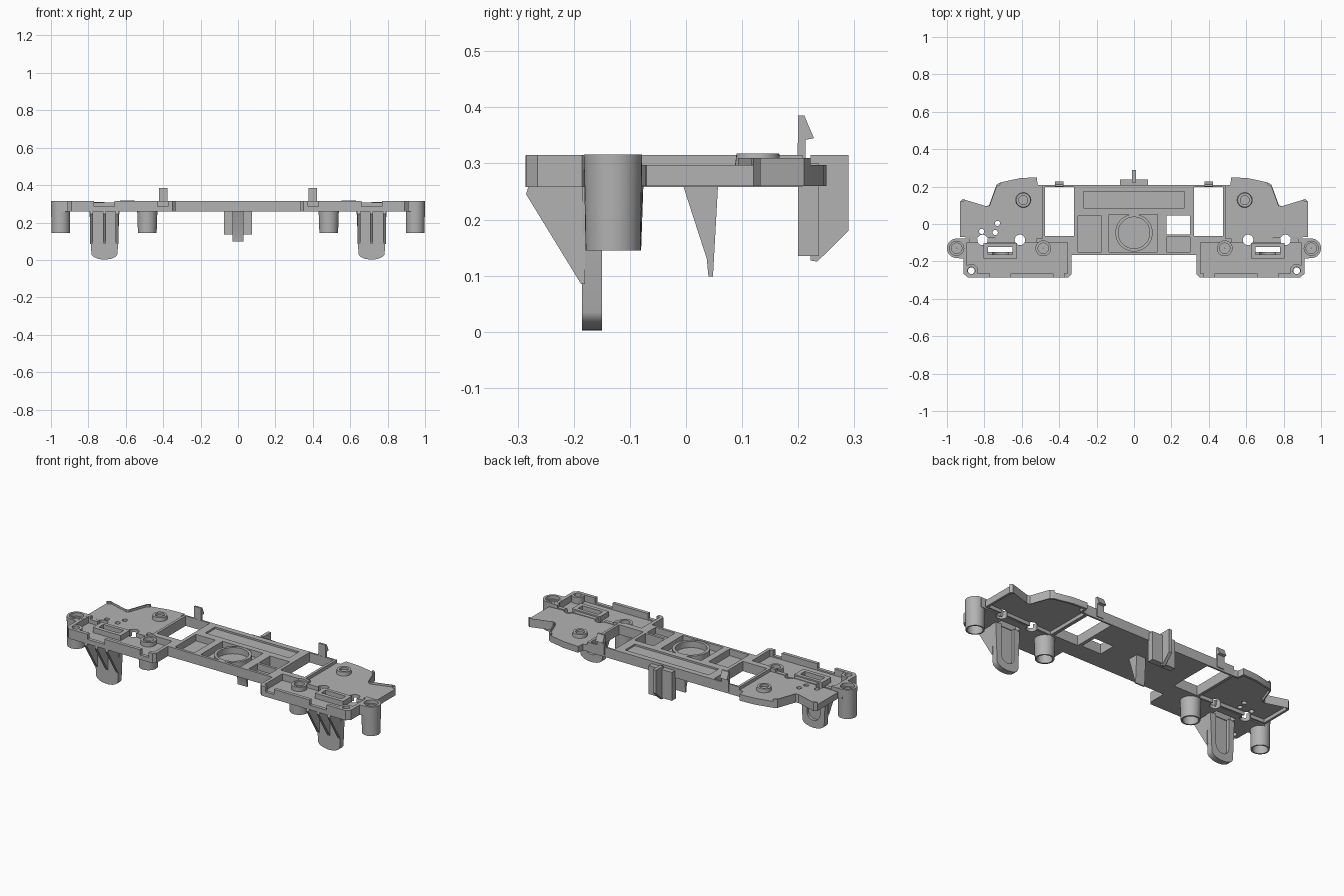
import bpy, bmesh, math

if "Cube" in bpy.data.objects:
    bpy.data.objects.remove(bpy.data.objects["Cube"])

grey = bpy.data.materials.new("plain_grey")
grey.use_nodes = True
grey.diffuse_color = (0.45, 0.45, 0.45, 1)
grey.node_tree.nodes["Principled BSDF"].inputs["Base Color"].default_value = (0.45, 0.45, 0.45, 1)

LOW, FLOOR, TOP = 0.258, 0.277, 0.315


def finish(name, bm):
    bmesh.ops.recalc_face_normals(bm, faces=bm.faces)
    mesh = bpy.data.meshes.new(name)
    bm.to_mesh(mesh)
    bm.free()
    mesh.materials.append(grey)
    obj = bpy.data.objects.new(name, mesh)
    bpy.context.collection.objects.link(obj)
    return obj


def prism(name, pts, lo, hi, axis="z"):
    """Extrude a flat outline along one axis."""
    place = {"x": lambda a, b, h: (h, a, b),
             "y": lambda a, b, h: (a, h, b),
             "z": lambda a, b, h: (a, b, h)}[axis]
    bm = bmesh.new()
    rings = [[bm.verts.new(place(a, b, h)) for a, b in pts] for h in (lo, hi)]
    for ring in rings:
        bm.faces.new(ring)
    n = len(pts)
    for i in range(n):
        j = (i + 1) % n
        bm.faces.new((rings[0][i], rings[0][j], rings[1][j], rings[1][i]))
    return finish(name, bm)


def box(name, x, y, z):
    return prism(name, [(x[0], y[0]), (x[1], y[0]), (x[1], y[1]), (x[0], y[1])], *z)


def circle(x, y, r, n=32):
    return [(x + r * math.cos(math.tau * i / n), y + r * math.sin(math.tau * i / n)) for i in range(n)]


def disc(x, y, r, lo, hi):
    return prism("cutter", circle(x, y, r), lo, hi)


def lathe(name, x, y, profile, n=32):
    """Spin a closed (radius, height) loop about a vertical axis."""
    bm = bmesh.new()
    rings = [[bm.verts.new((x + r * math.cos(math.tau * k / n), y + r * math.sin(math.tau * k / n), z))
              for k in range(n)] for r, z in profile]
    for i, ring in enumerate(rings):
        nxt = rings[(i + 1) % len(rings)]
        for k in range(n):
            m = (k + 1) % n
            bm.faces.new((ring[k], ring[m], nxt[m], nxt[k]))
    return finish(name, bm)


def cut(obj, cutters):
    for c in cutters:
        mod = obj.modifiers.new("cut", "BOOLEAN")
        mod.operation, mod.solver, mod.object = "DIFFERENCE", "EXACT", c
        c.hide_render = True
        bpy.context.view_layer.objects.active = obj
        bpy.ops.object.modifier_apply(modifier=mod.name)
        bpy.data.objects.remove(c)


def flip(pts, s):
    return [(s * x, y) for x, y in pts]


def span(a, b, s):
    return tuple(sorted((s * a, s * b)))


# Main frame: solid outline, then pockets and openings
half = [(0.335, -0.165), (0.335, -0.27), (0.35, -0.285), (0.89, -0.285), (0.912, -0.265),
        (0.912, -0.185), (0.95, -0.182), (0.95, -0.078), (0.49, -0.078), (0.49, 0.208)]
frame = prism("main_frame", half + flip(half[::-1], -1), LOW, TOP)
pocket = [(0.355, -0.265), (0.88, -0.265), (0.892, -0.255), (0.892, -0.1), (0.355, -0.1)]
UP, THRU = (FLOOR, 0.4), (0.2, 0.4)
cutters = [
    box("cutter", (-0.135, 0.125), (-0.15, 0.052), UP),
    box("cutter", (-0.3, -0.175), (-0.15, 0.042), UP),
    box("cutter", (0.175, 0.3), (-0.15, -0.07), UP),
    box("cutter", (0.175, 0.3), (-0.055, 0.045), THRU),
    # sunken strip along the rear
    box("cutter", (-0.27, 0.27), (0.085, 0.175), (0.305, 0.4)),
]
for s in (1, -1):
    cutters += [
        prism("cutter", flip(pocket, s), *UP),
        box("cutter", span(0.52, 0.88, s), (-0.11, -0.07), (0.3, 0.4)),
        box("cutter", span(0.32, 0.475, s), (-0.065, 0.198), THRU),
        box("cutter", span(0.65, 0.78, s), (-0.163, -0.122), THRU),
        box("cutter", span(0.66, 0.77, s), (-0.3, -0.25), (0.285, 0.4)),
        box("cutter", span(0.375, 0.43, s), (-0.3, -0.25), (0.285, 0.4)),
        disc(s * 0.948, -0.13, 0.044, *THRU),
        disc(s * 0.485, -0.13, 0.04, *THRU),
        disc(s * 0.87, -0.25, 0.018, *THRU),
        disc(s * 0.61, -0.085, 0.028, *THRU),
        disc(s * 0.81, -0.085, 0.028, *THRU),
    ]
cut(frame, cutters)

# Central ring
lathe("centre_ring", 0, -0.047, [(0.084, 0.27), (0.1, 0.27), (0.1, 0.313), (0.084, 0.313)], 48)

# Rear mast with fin, and middle tooth
prism("mast_plate", [(-0.075, 0.135), (0.075, 0.135), (0.075, 0.3), (-0.075, 0.3)], 0.2, 0.237, "y")
prism("mast_fin", [(0.222, TOP), (0.222, 0.127), (0.234, 0.125), (0.29, 0.18), (0.29, TOP)], -0.01, 0.01, "x")
prism("middle_tooth", [(-0.005, 0.26), (0.037, 0.13), (0.04, 0.098), (0.048, 0.098), (0.057, 0.26)],
      -0.03, 0.03, "x")

wing_pts = [(0.48, -0.085), (0.93, -0.07), (0.93, 0.12), (0.915, 0.133), (0.79, 0.095), (0.775, 0.1),
            (0.735, 0.21), (0.715, 0.222), (0.61, 0.245), (0.52, 0.25), (0.515, 0.21), (0.48, 0.205)]
inner_pts = [(0.7 + (x - 0.7) * 0.94, 0.06 + (y - 0.06) * 0.93) for x, y in wing_pts]
post = [(0.02, LOW), (0.036, LOW), (0.036, 0.314), (0.02, 0.314)]

for s in (1, -1):
    side = "left" if s > 0 else "right"

    # Wing plate with a rim below and a lip on its stepped edge
    wing = prism(side + "_wing", flip(wing_pts, s), LOW + 0.002, 0.297)
    holes = [prism("cutter", flip(inner_pts, s), 0.2, 0.28),
             disc(s * 0.61, -0.085, 0.028, *THRU), disc(s * 0.81, -0.085, 0.028, *THRU)]
    if s < 0:
        holes += [disc(x, y, 0.014, *THRU) for x, y in ((-0.815, -0.04), (-0.742, -0.045), (-0.73, 0.003))]
    cut(wing, holes)
    lip = wing_pts[2:8] + inner_pts[2:8][::-1]
    prism(side + "_wing_lip", flip(lip, s), 0.29, 0.31)
    lathe(side + "_wing_boss", s * 0.592, 0.128,
          [(0.024, 0.285), (0.042, 0.285), (0.038, 0.318), (0.024, 0.318)])
    lathe(side + "_wing_boss_core", s * 0.592, 0.128,
          [(0.001, 0.285), (0.026, 0.285), (0.026, 0.305), (0.001, 0.305)])

    # Hollow screw tubes
    lathe(side + "_outer_tube", s * 0.948, -0.13,
          [(0.001, 0.25), (0.038, 0.25), (0.041, 0.145), (0.049, 0.145), (0.052, 0.3155), (0.038, 0.3155),
           (0.038, 0.295), (0.028, 0.295), (0.028, 0.28), (0.001, 0.28)])
    lathe(side + "_inner_tube", s * 0.485, -0.13,
          [(0.001, 0.25), (0.038, 0.25), (0.041, 0.145), (0.05, 0.145), (0.054, 0.26), (0.042, 0.26),
           (0.042, 0.302), (0.028, 0.302), (0.028, 0.28), (0.001, 0.28)])
    lathe(side + "_corner_post", s * 0.87, -0.25, post)

    # Raised frame around the slot
    slot = box(side + "_slot_frame", span(0.625, 0.805, s), (-0.185, -0.102), (0.27, 0.307))
    cut(slot, [box("cutter", span(0.65, 0.78, s), (-0.163, -0.122), THRU)])

    # Rounded leg with a recessed back, foot hook and gussets
    cx = s * 0.714
    foot = [(cx + 0.07 * math.sin(a), 0.035 - 0.033 * math.cos(a))
            for a in (math.pi * (i / 12 - 0.5) for i in range(13))]
    leg = prism(side + "_leg", foot + [(cx + 0.08, 0.262), (cx - 0.08, 0.262)], -0.185, -0.15, "y")
    groove = [(cx + 0.042 * math.sin(a), 0.085 - 0.04 * math.cos(a))
              for a in (math.pi * (i / 10 - 0.5) for i in range(11))]
    cut(leg, [prism("cutter", groove + [(cx + 0.042, 0.3), (cx - 0.042, 0.3)], -0.167, -0.1, "y")])
    for i, dx in enumerate((-0.068, 0, 0.068)):
        prism(f"{side}_gusset_{i}", [(-0.28, 0.262), (-0.285, 0.245), (-0.187, 0.085), (-0.18, 0.085), (-0.18, 0.262)],
              cx + dx - 0.008, cx + dx + 0.008, "x")

    # Snap clip on the rear edge
    prism(side + "_clip", [(0.198, 0.27), (0.213, 0.27), (0.213, 0.342), (0.228, 0.345), (0.211, 0.385), (0.2, 0.385)],
          s * 0.4 - 0.023, s * 0.4 + 0.023, "x")

# Crisp edges, smooth round parts
bpy.ops.object.select_all(action="DESELECT")
for obj in bpy.context.collection.objects:
    if obj.type == "MESH" and grey.name in obj.data.materials:
        obj.select_set(True)
        bpy.context.view_layer.objects.active = obj
bpy.ops.object.shade_smooth_by_angle(angle=math.radians(30))
